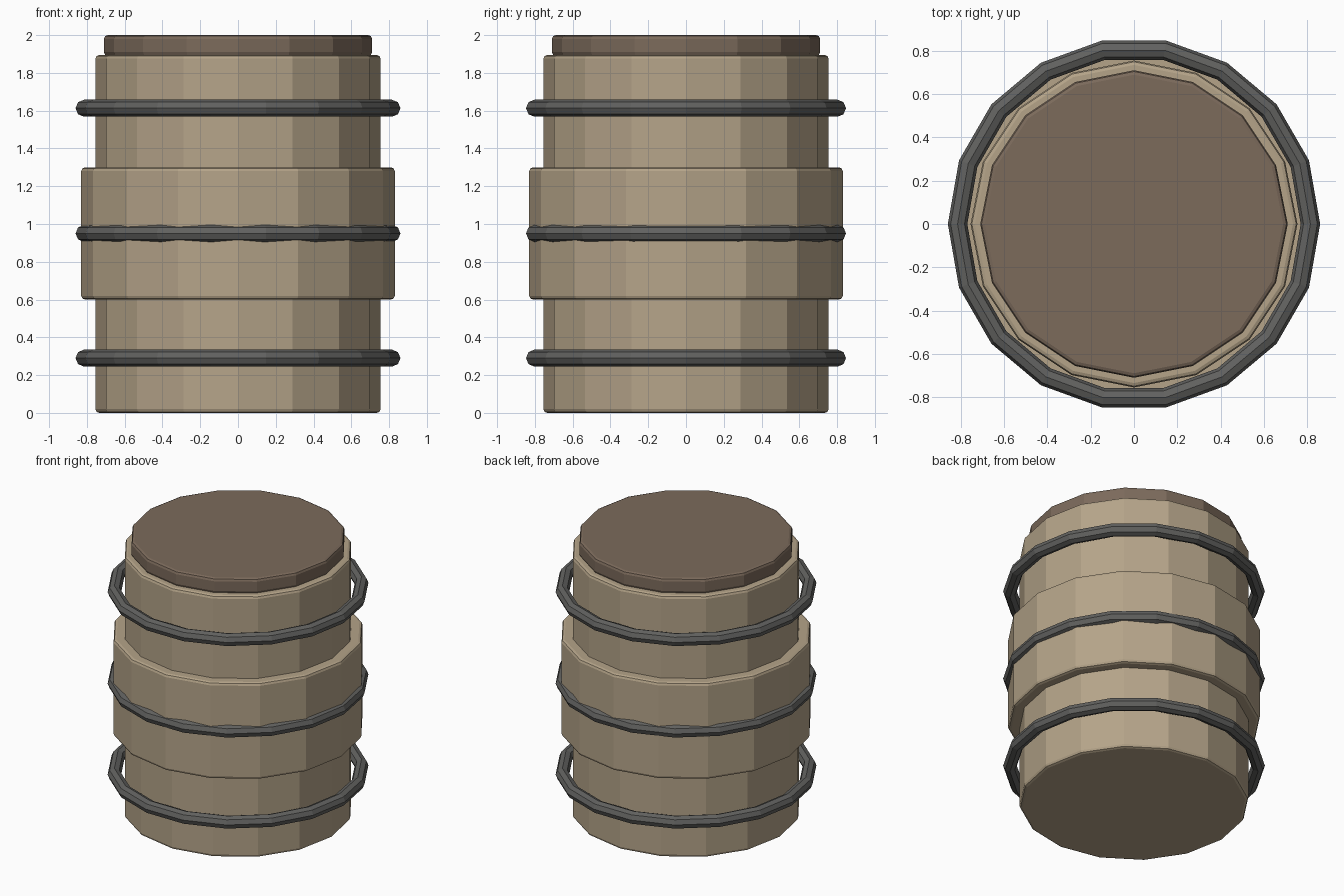
import bpy
from math import pi

if "Cube" in bpy.data.objects:
    bpy.data.objects.remove(bpy.data.objects["Cube"])


def material(name, rgb):
    m = bpy.data.materials.new(name)
    m.diffuse_color = (*rgb, 1)
    m.use_nodes = True
    m.node_tree.nodes["Principled BSDF"].inputs["Base Color"].default_value = m.diffuse_color
    return m


WOOD = material("pale_wood", (0.46, 0.37, 0.25))
DARK = material("dark_wood", (0.20, 0.145, 0.105))
IRON = material("iron", (0.12, 0.12, 0.115))


def finish(name, mat, bevel):
    ob = bpy.context.object
    ob.name = name
    ob.data.materials.append(mat)
    if bevel:
        # soften only the rims, not the shallow edges between staves
        b = ob.modifiers.new("Bevel", "BEVEL")
        b.width = bevel
        b.segments = 2
        b.limit_method = "ANGLE"
        b.angle_limit = pi / 6


def drum(name, radius, z0, z1, mat):
    bpy.ops.mesh.primitive_cylinder_add(
        vertices=16, radius=radius, depth=z1 - z0, location=(0, 0, (z0 + z1) / 2))
    finish(name, mat, 0.02)


# stave body, wider belly and lid
drum("barrel_body", 0.755, 0.0, 1.895, WOOD)
drum("barrel_belly", 0.83, 0.6, 1.3, WOOD)
drum("barrel_lid", 0.71, 1.89, 2.0, DARK)

# three metal hoops
for name, z in (("lower_hoop", 0.29), ("middle_hoop", 0.95), ("upper_hoop", 1.613)):
    bpy.ops.mesh.primitive_torus_add(
        major_segments=18, minor_segments=8, major_radius=0.815,
        minor_radius=0.045, location=(0, 0, z))
    finish(name, IRON, 0)
